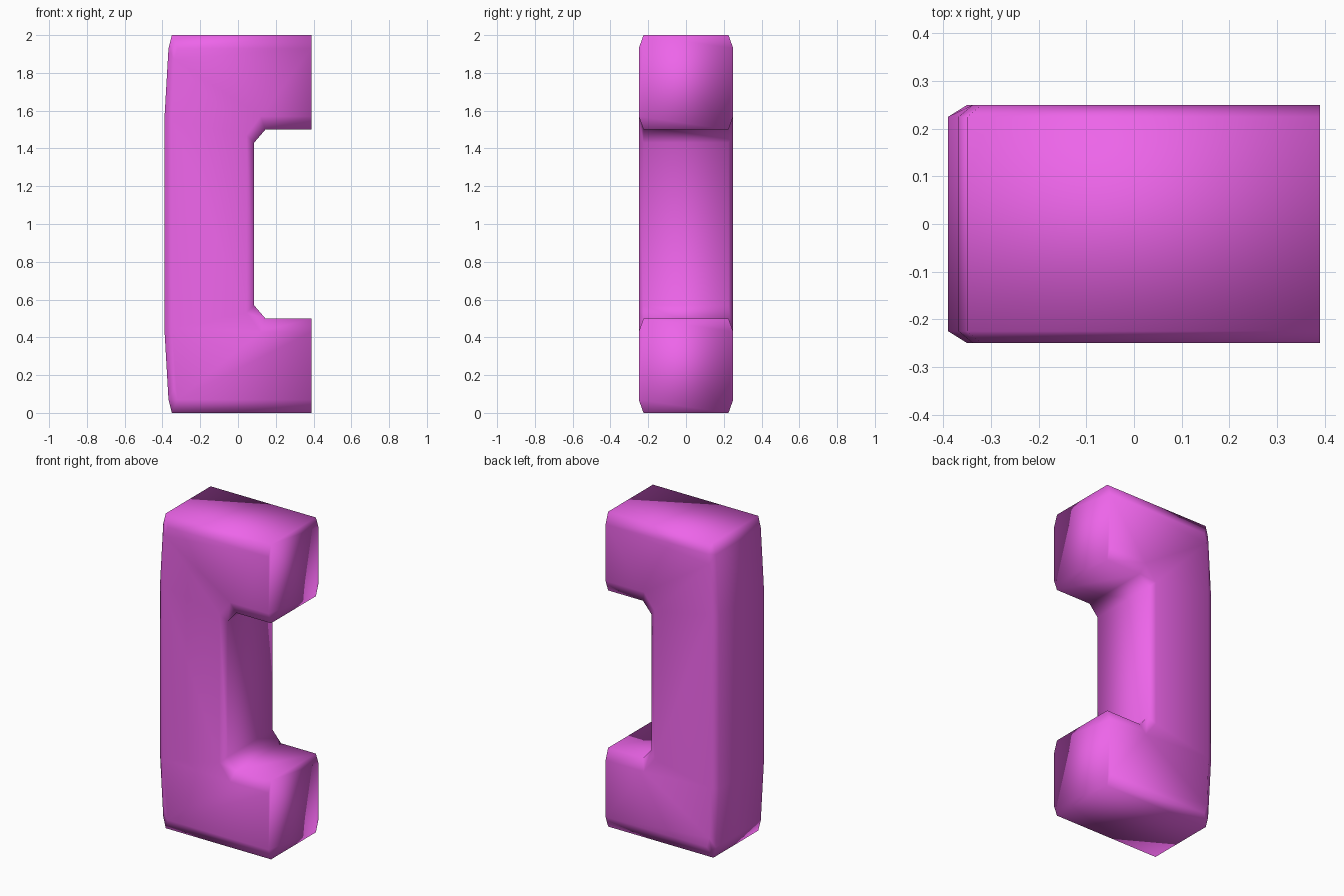
import bpy, bmesh

if "Cube" in bpy.data.objects:
    bpy.data.objects.remove(bpy.data.objects["Cube"])

# Upper half of the C-shaped outline as (x, z - 1), from the back round to the grip
OUTER = [(-0.39, 0.55), (-0.368, 0.93), (-0.35, 1.0), (0.39, 1.0),
         (0.39, 0.5), (0.145, 0.5), (0.085, 0.43)]
# Same outline pulled in by the chamfer (the open ends stay flush)
INNER = [(-0.35, 0.55), (-0.338, 0.87), (-0.32, 0.93), (0.39, 0.93),
         (0.39, 0.57), (0.12, 0.57), (0.045, 0.47)]


def full_outline(half):
    """Mirror the half outline about the middle height."""
    return half + [(x, -z) for x, z in reversed(half)]


bm = bmesh.new()
layers = [(-0.25, INNER), (-0.225, OUTER), (0.225, OUTER), (0.25, INNER)]
rings = [[bm.verts.new((x, y, z + 1)) for x, z in full_outline(half)]
         for y, half in layers]
n = len(rings[0])

# Chamfers and rim
for a, b in zip(rings, rings[1:]):
    for i in range(n):
        j = (i + 1) % n
        bm.faces.new((a[i], a[j], b[j], b[i]))

# Flat sides, split into ear, grip and ear
h = n // 2
for ring in (rings[0], rings[-1]):
    bm.faces.new(ring[:h])
    bm.faces.new((ring[0], ring[h - 1], ring[h], ring[-1]))
    bm.faces.new(ring[h:])

# Merge each open end into one flat octagonal face
for sign in (1, -1):
    end = [f for f in bm.faces if all(abs(v.co.x - 0.39) < 1e-4 for v in f.verts)
           and (f.calc_center_median().z - 1) * sign > 0]
    bmesh.ops.dissolve_faces(bm, faces=end)
bmesh.ops.recalc_face_normals(bm, faces=bm.faces)
for f in bm.faces:
    f.smooth = True

mesh = bpy.data.meshes.new("handset")
bm.to_mesh(mesh)
bm.free()
handset = bpy.data.objects.new("handset", mesh)
bpy.context.collection.objects.link(handset)

# Magenta plastic
mat = bpy.data.materials.new("magenta_plastic")
mat.diffuse_color = (0.85, 0.13, 0.82, 1)
mat.use_nodes = True
mat.node_tree.nodes["Principled BSDF"].inputs["Base Color"].default_value = mat.diffuse_color
mesh.materials.append(mat)
